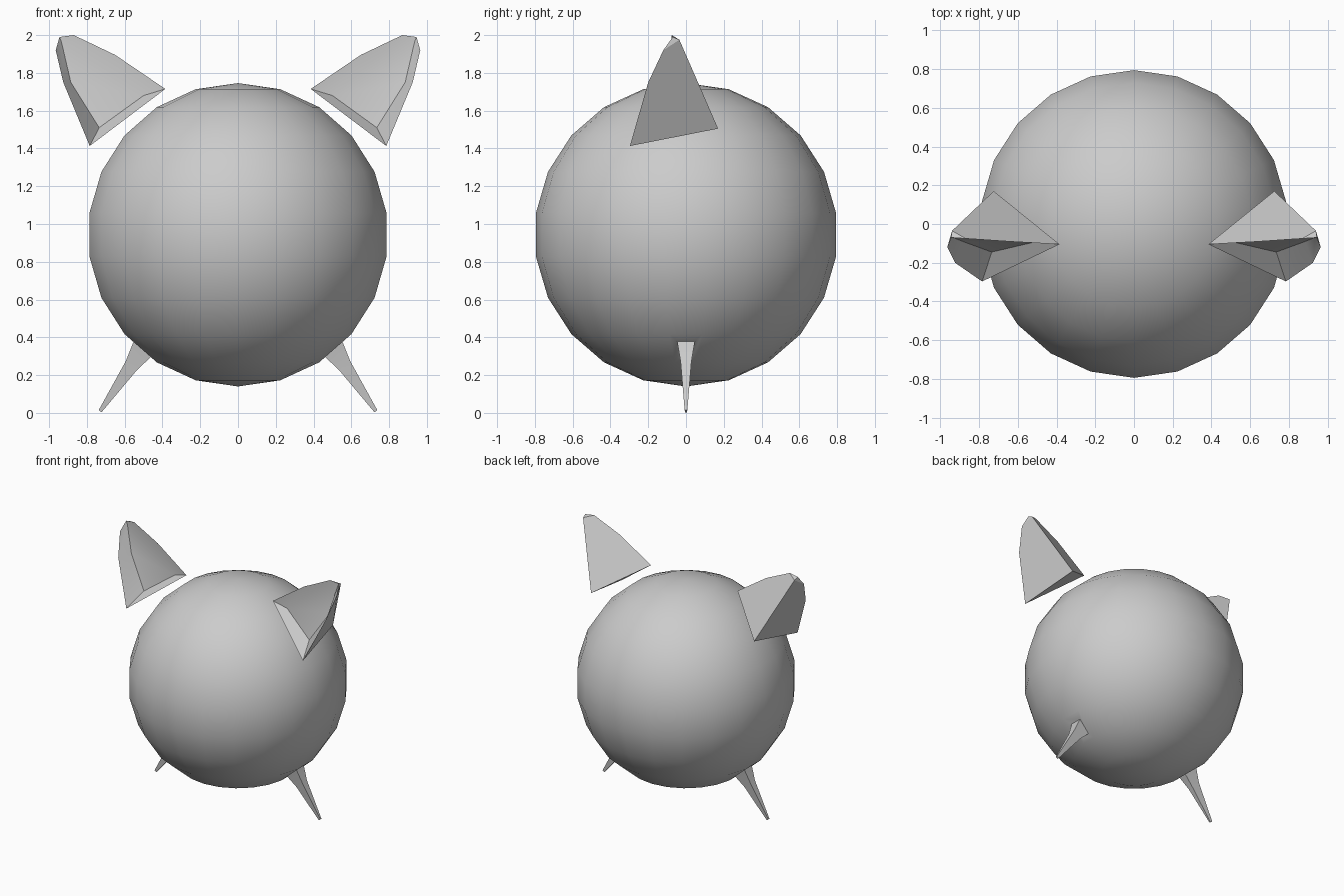
import bpy, bmesh, math
from mathutils import Vector

if "Cube" in bpy.data.objects:
    bpy.data.objects.remove(bpy.data.objects["Cube"])


def make_object(name, bm, smooth_angle):
    bmesh.ops.recalc_face_normals(bm, faces=bm.faces)
    mesh = bpy.data.meshes.new(name)
    bm.to_mesh(mesh)
    bm.free()
    ob = bpy.data.objects.new(name, mesh)
    bpy.context.collection.objects.link(ob)
    bpy.ops.object.select_all(action='DESELECT')
    ob.select_set(True)
    bpy.context.view_layer.objects.active = ob
    bpy.ops.object.shade_smooth_by_angle(angle=math.radians(smooth_angle))
    return ob


def grow(bm, face, centre, scale):
    """Extrude one face, scale it and move it to a new centre."""
    old = face.calc_center_median()
    face = bmesh.ops.extrude_discrete_faces(bm, faces=[face])["faces"][0]
    for v in face.verts:
        v.co = Vector(centre) + (v.co - old) * scale
    return face


# Round body
bm = bmesh.new()
bmesh.ops.create_uvsphere(bm, u_segments=22, v_segments=11, radius=0.803)
bmesh.ops.translate(bm, verts=bm.verts, vec=(0, 0, 0.943))

# Spiky legs drawn out of one lower face on each side
for s in (-1, 1):
    target = Vector((s * 0.515, 0, 0.342))
    face = min(bm.faces, key=lambda f: (f.calc_center_median() - target).length)
    face = grow(bm, face, (s * 0.507, 0, 0.337), 0.54)
    face = grow(bm, face, (s * 0.565, 0, 0.25), 0.62)
    face = grow(bm, face, (s * 0.73, 0, 0.009), 0.25)
make_object("body_with_legs", bm, 30)

# Hollow ear: outer corners, tip and recessed inner corners
points = {
    "A": (0.385, -0.105, 1.715), "A1": (0.65, -0.09, 1.895), "A2": (0.87, -0.075, 2.0),
    "B": (0.785, -0.297, 1.413), "B1": (0.925, -0.20, 1.75), "B2": (0.965, -0.12, 1.92),
    "C": (0.725, 0.17, 1.505), "C2": (0.94, -0.035, 1.975), "D": (0.945, -0.07, 1.99),
    "Q": (0.50, -0.09, 1.68), "P": (0.735, -0.145, 1.51),
    "P1": (0.885, -0.09, 1.75), "T": (0.935, -0.07, 1.965),
}
faces = ["A B C", "A C C2 A2 A1", "B C C2 B2 B1", "B2 C2 D", "C2 A2 D",
         "A B P Q", "B B1 P1 P", "B1 B2 T P1", "Q P P1 T",
         "A Q T A2 A1", "B2 D T", "D A2 T"]
bm = bmesh.new()
verts = {k: bm.verts.new(p) for k, p in points.items()}
for f in faces:
    bm.faces.new([verts[k] for k in f.split()])
ears = make_object("ears", bm, 25)
ears.modifiers.new("mirror", 'MIRROR').use_mirror_merge = False
